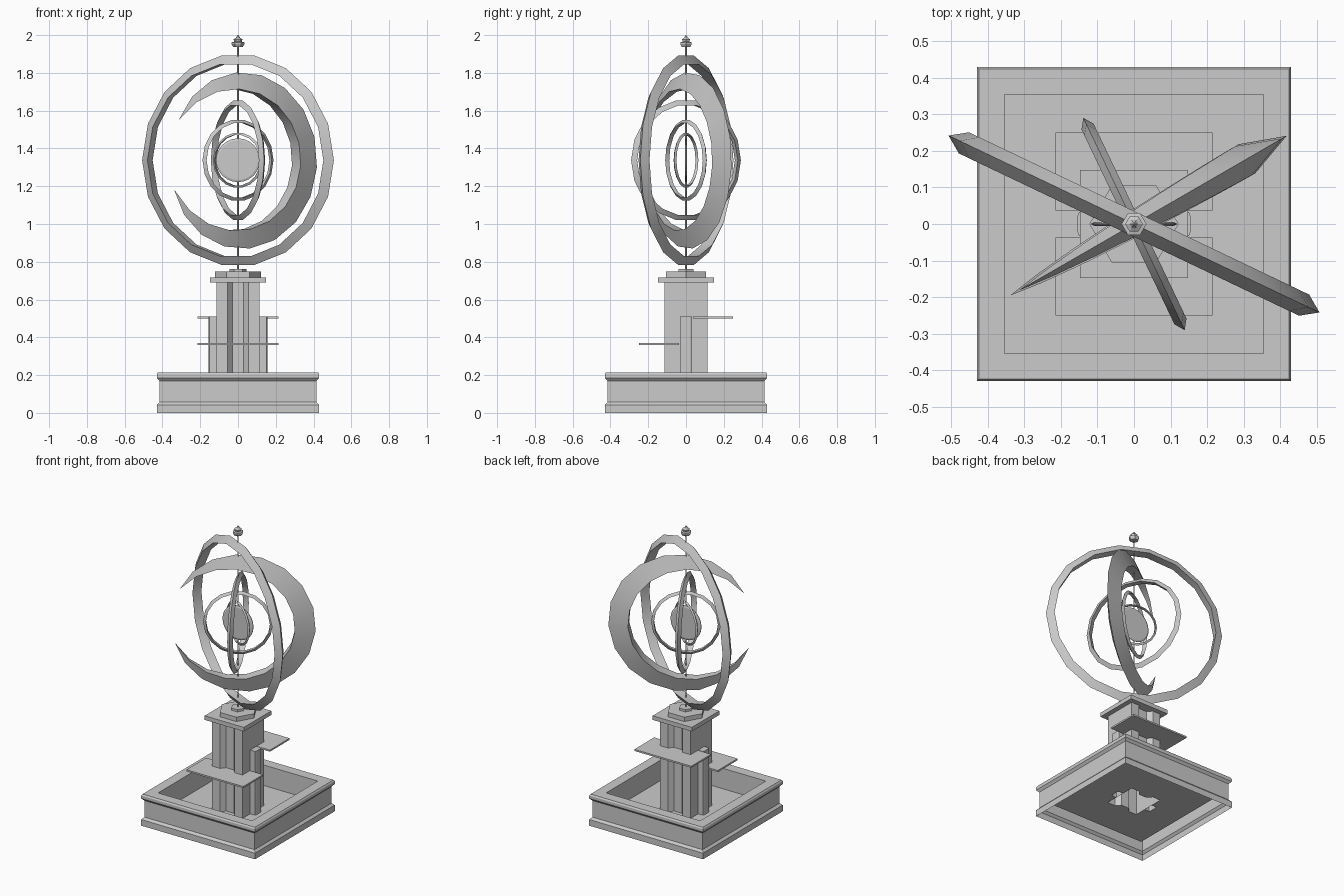
import bpy, bmesh, math
from mathutils import Matrix, Vector

if "Cube" in bpy.data.objects:
    bpy.data.objects.remove(bpy.data.objects["Cube"])

CZ = 1.3375   # height of the ring centre
FLOOR = 0.075  # basin floor height


def finish(name, bm, smooth=False):
    bmesh.ops.recalc_face_normals(bm, faces=bm.faces[:])
    me = bpy.data.meshes.new(name)
    bm.to_mesh(me)
    bm.free()
    ob = bpy.data.objects.new(name, me)
    bpy.context.collection.objects.link(ob)
    if smooth:
        bpy.ops.object.select_all(action='DESELECT')
        ob.select_set(True)
        bpy.context.view_layer.objects.active = ob
        bpy.ops.object.shade_smooth_by_angle(angle=math.radians(30))
    return ob


def skin(bm, loops, close_sections=False):
    """Join equal-length closed loops of points with quads."""
    rows = [[bm.verts.new(p) for p in lp] for lp in loops]
    pairs = list(zip(rows, rows[1:]))
    if close_sections:
        pairs.append((rows[-1], rows[0]))
    for a, b in pairs:
        n = len(a)
        for i in range(n):
            j = (i + 1) % n
            bm.faces.new((a[i], a[j], b[j], b[i]))
    return rows


def lathe(name, profile, n, turn=0.0, caps=True):
    bm = bmesh.new()
    loops = [[(r * math.cos(turn + 2 * math.pi * i / n),
               r * math.sin(turn + 2 * math.pi * i / n), z) for i in range(n)]
             for r, z in profile]
    rows = skin(bm, loops)
    if caps:
        bm.faces.new(rows[0])
        bm.faces.new(rows[-1])
    return finish(name, bm)


def prism(name, outline, z0, z1, bottom=True):
    bm = bmesh.new()
    rows = skin(bm, [[(x, y, z) for x, y in outline] for z in (z0, z1)])
    bm.faces.new(rows[1])
    if bottom:
        bm.faces.new(rows[0])
    return finish(name, bm)


def box(name, x0, x1, y0, y1, z0, z1):
    return prism(name, [(x0, y0), (x1, y0), (x1, y1), (x0, y1)], z0, z1)


def section(angle, inner, outer, half, turn):
    """Triangular band section with its ridge facing outward."""
    pts = []
    for r, w in ((outer, 0), (inner, half), (inner, -half)):
        p = Vector((r * math.cos(angle), w, r * math.sin(angle) + CZ))
        pts.append(Matrix.Rotation(turn, 3, 'Z') @ p)
    return pts


# square basin: a thin shell with moulded outside, open underneath
S2 = math.sqrt(2)
basin = [(0.43, 0), (0.43, 0.042), (0.416, 0.057), (0.416, 0.17), (0.43, 0.186),
         (0.43, 0.205), (0.424, 0.215), (0.355, 0.215), (0.355, FLOOR)]
lathe("basin", [(r * S2, z) for r, z in basin], 4, math.pi / 4, caps=False)

# pillar outlines: square with grooves front and back, fins left and right
P = 0.115
groove = [(-P, -P), (-0.055, -P), (-0.03, -0.085), (0.03, -0.085), (0.055, -P), (P, -P)]
fin = [(P, -0.033), (0.15, -0.033), (0.155, -0.02), (0.155, 0.02), (0.15, 0.033), (P, 0.033)]
core = groove + [(-x, -y) for x, y in groove]
footprint = groove + fin + [(-x, -y) for x, y in groove + fin]

# basin floor with the pillar footprint left open
bm = bmesh.new()
edges = []
for outline in ([(-.355, -.355), (.355, -.355), (.355, .355), (-.355, .355)], footprint):
    vs = [bm.verts.new((x, y, FLOOR)) for x, y in outline]
    edges += [bm.edges.new((vs[i], vs[(i + 1) % len(vs)])) for i in range(len(vs))]
bmesh.ops.triangle_fill(bm, edges=edges, use_beauty=True, use_dissolve=False,
                        normal=(0, 0, 1))
finish("basin_floor", bm)

# pillar and its side fins
prism("pillar", core, FLOOR, 0.70, bottom=False)
for s, side in ((1, "right"), (-1, "left")):
    prism("fin_" + side, [(s * x, s * y) for x, y in fin], FLOOR, 0.51, bottom=False)

# spill plates
box("front_plate", -0.215, 0.215, -0.25, -0.037, 0.36, 0.371)
box("back_plate", -0.215, 0.215, 0.037, 0.25, 0.499, 0.51)

# cap, hexagonal steps, rod and finial
box("cap", -0.148, 0.148, -0.148, 0.148, 0.69, 0.718)
lathe("hex_step", [(0.122, 0.718), (0.122, 0.748)], 6)
lathe("rod_collar", [(0.045, 0.748), (0.045, 0.763)], 6)
lathe("rod", [(0.0045, 0.76), (0.0045, 1.96)], 8)
lathe("finial", [(0.026, 1.938), (0.034, 1.952), (0.034, 1.962), (0.02, 1.965),
                 (0.024, 1.978), (0.012, 1.985), (0.002, 2.0)], 6)

# full rings, ridge radius and heading
for name, r, deg in (("outer_ring", 0.5625, -25.5), ("third_ring", 0.322, -64.5),
                     ("fourth_ring", 0.217, 30), ("inner_ring", 0.147, -25.5)):
    bm = bmesh.new()
    k = r / 0.5625
    skin(bm, [section(2 * math.pi * i / 18, r - 0.0465 * k, r, 0.032 * k, math.radians(deg))
              for i in range(18)], close_sections=True)
    finish(name, bm, smooth=True)

# tapering crescent, open on the left
bm = bmesh.new()
loops = []
a0, a1, N = -158, 149, 16
for i in range(N + 1):
    t = i / N
    f = max(1 - abs(2 * t - 1) ** 2.5, 0.01)
    loops.append(section(math.radians(a0 + (a1 - a0) * t), 0.42 - 0.062 * f,
                         0.42 + 0.064 * f, 0.046 * f, math.radians(30)))
rows = skin(bm, loops)
bm.faces.new(rows[0])
bm.faces.new(rows[-1])
finish("crescent", bm, smooth=True)

# central disc facing the front
disc = lathe("disc", [(0.105, -0.006), (0.116, -0.002), (0.116, 0.002), (0.105, 0.006)], 24)
disc.data.transform(Matrix.Translation((0, 0, CZ)) @ Matrix.Rotation(math.pi / 2, 4, 'X'))
